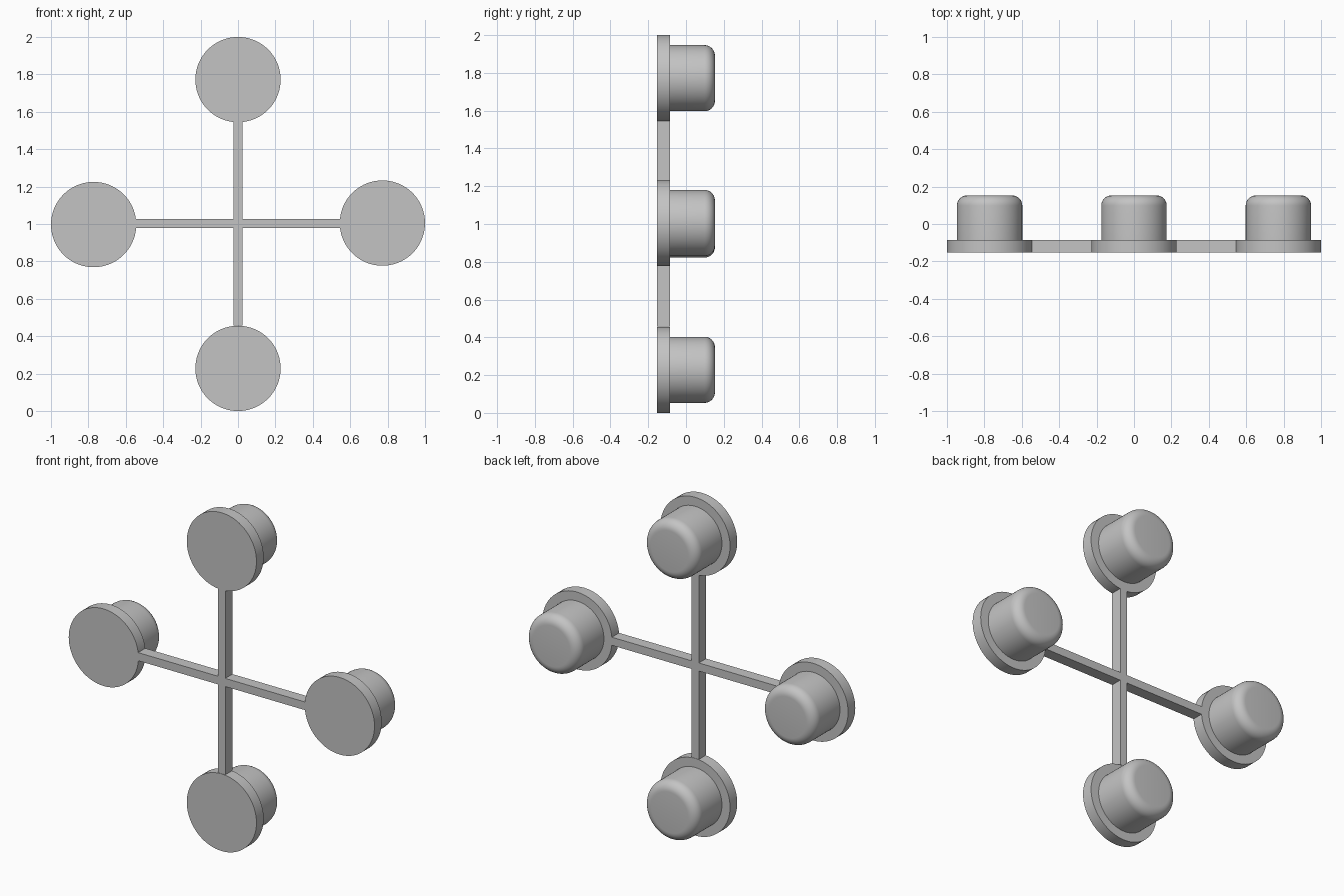
import bpy, bmesh, math
from mathutils import Vector

default = bpy.data.objects.get("Cube")
if default:
    bpy.data.objects.remove(default, do_unlink=True)

FRONT, STEP, BACK = -0.153, -0.086, 0.153
DISC_R, PEG_R, FILLET = 0.228, 0.175, 0.055
REACH = 1 - DISC_R          # distance from the hub to each disc centre
MID = 1.0                   # hub height

grey = bpy.data.materials.new("plain grey")
grey.use_nodes = True
grey.diffuse_color = (0.55, 0.55, 0.55, 1)
grey.node_tree.nodes["Principled BSDF"].inputs["Base Color"].default_value = grey.diffuse_color


def finish(bm, name, location):
    bmesh.ops.recalc_face_normals(bm, faces=bm.faces)
    mesh = bpy.data.meshes.new(name)
    bm.to_mesh(mesh)
    bm.free()
    mesh.materials.append(grey)
    obj = bpy.data.objects.new(name, mesh)
    obj.location = location
    bpy.context.collection.objects.link(obj)
    bpy.ops.object.select_all(action='DESELECT')
    obj.select_set(True)
    bpy.context.view_layer.objects.active = obj
    bpy.ops.object.shade_smooth_by_angle(angle=math.radians(30))
    return obj


def flanged_peg(name, location):
    """Disc with a round-edged peg behind it, turned about the y axis."""
    profile = [(0, FRONT), (DISC_R, FRONT), (DISC_R, STEP), (PEG_R, STEP)]
    for i in range(9):
        a = math.radians(90) * i / 8
        profile.append((PEG_R - FILLET + FILLET * math.cos(a),
                        BACK - FILLET + FILLET * math.sin(a)))
    profile.append((0, BACK))
    bm = bmesh.new()
    verts = [bm.verts.new((r, y, 0)) for r, y in profile]
    edges = [bm.edges.new(pair) for pair in zip(verts, verts[1:])]
    bmesh.ops.spin(bm, geom=verts + edges, cent=(0, 0, 0), axis=(0, 1, 0),
                   angle=math.tau, steps=72, use_duplicate=False)
    bmesh.ops.remove_doubles(bm, verts=bm.verts, dist=0.0001)
    finish(bm, name, location)


def cross_arms(name, location):
    """Plus-shaped bar joining the four discs."""
    half, tip = 0.024, REACH - DISC_R + 0.002
    bm = bmesh.new()
    outline = []
    for k in range(4):
        c, s = round(math.cos(k * math.pi / 2)), round(math.sin(k * math.pi / 2))
        for u, v in ((tip, -half), (tip, half), (half, half)):
            outline.append(bm.verts.new((u * c - v * s, FRONT, u * s + v * c)))
    face = bm.faces.new(outline)
    grown = bmesh.ops.extrude_face_region(bm, geom=[face])
    moved = [g for g in grown["geom"] if isinstance(g, bmesh.types.BMVert)]
    bmesh.ops.translate(bm, verts=moved, vec=Vector((0, STEP - FRONT, 0)))
    finish(bm, name, location)


cross_arms("cross_arms", (0, 0, MID + 0.003))
flanged_peg("top_peg", (0, 0, MID + REACH))
flanged_peg("bottom_peg", (0, 0, MID - REACH))
flanged_peg("left_peg", (REACH, 0, MID + 0.005))
flanged_peg("right_peg", (-REACH, 0, MID - 0.003))
